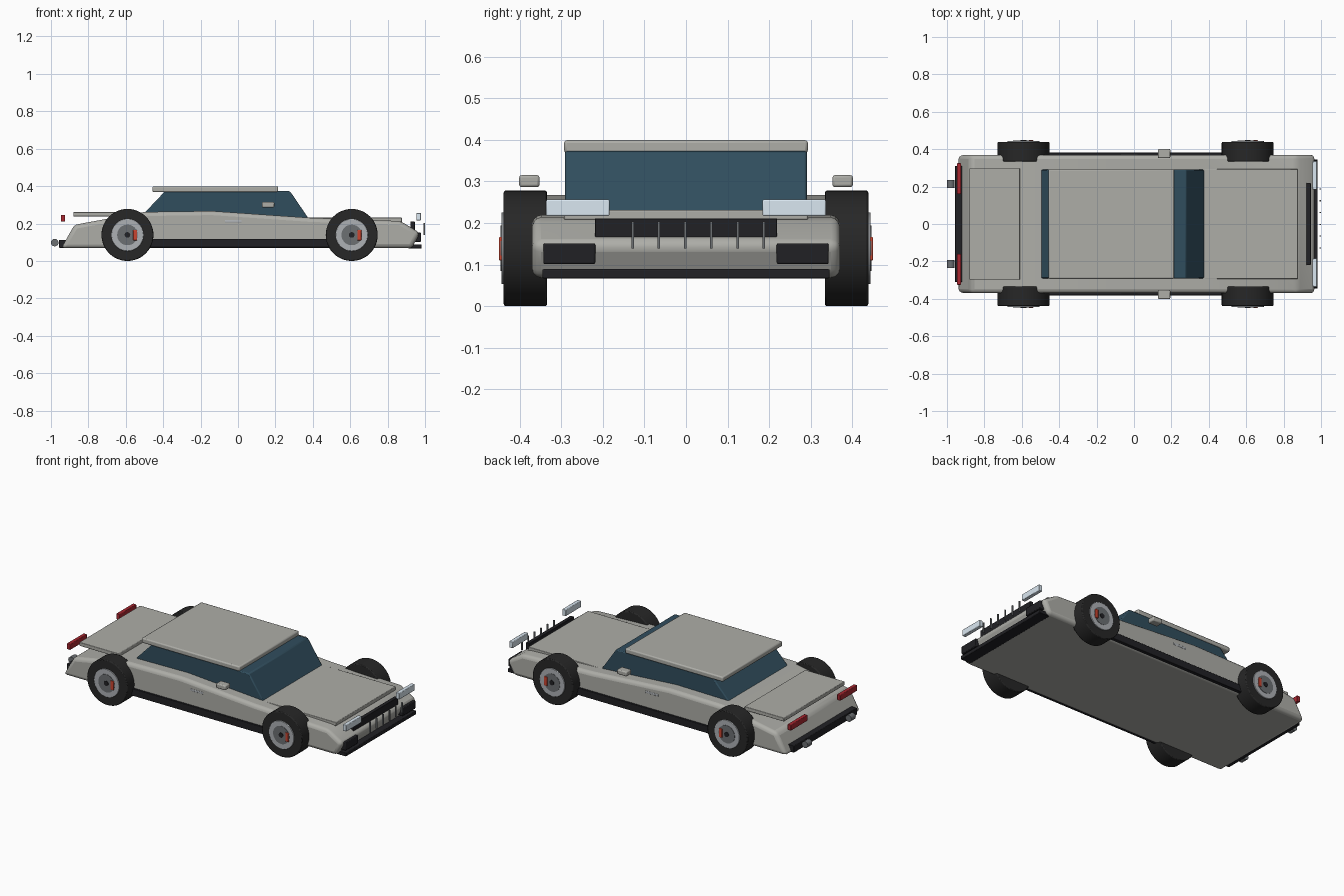
import bpy, bmesh, math
from mathutils import Matrix

if "Cube" in bpy.data.objects:
    bpy.data.objects.remove(bpy.data.objects["Cube"])


def mat(name, r, g, b):
    m = bpy.data.materials.new(name)
    m.diffuse_color = (r, g, b, 1)
    m.use_nodes = True
    m.node_tree.nodes["Principled BSDF"].inputs["Base Color"].default_value = m.diffuse_color
    return m


PAINT = mat("paint", 0.42, 0.42, 0.39)
GLASS = mat("glass", 0.03, 0.075, 0.11)
BLACK = mat("black", 0.015, 0.015, 0.018)
RUBBER = mat("rubber", 0.02, 0.02, 0.02)
METAL = mat("metal", 0.42, 0.44, 0.46)
STEEL = mat("steel", 0.15, 0.16, 0.17)
LAMP = mat("lamp", 0.7, 0.8, 0.88)
RED = mat("red", 0.4, 0.02, 0.03)
CALIPER = mat("caliper", 0.6, 0.06, 0.03)


def finish(name, bm, material, bevel=0.0, segments=2):
    """Turn a bmesh into an object with an optional rounded edge."""
    bmesh.ops.recalc_face_normals(bm, faces=bm.faces)
    me = bpy.data.meshes.new(name)
    bm.to_mesh(me)
    bm.free()
    ob = bpy.data.objects.new(name, me)
    bpy.context.collection.objects.link(ob)
    me.materials.append(material)
    if bevel:
        b = ob.modifiers.new("bevel", "BEVEL")
        b.width = bevel
        b.segments = segments
        b.limit_method = "ANGLE"
        b.angle_limit = math.radians(25)
    bpy.ops.object.select_all(action="DESELECT")
    bpy.context.view_layer.objects.active = ob
    ob.select_set(True)
    bpy.ops.object.shade_smooth_by_angle(angle=math.radians(35))
    return ob


def box(name, x, y, z, material, bevel=0.0):
    """Box given by (min, max) ranges."""
    bm = bmesh.new()
    size = [r[1] - r[0] for r in (x, y, z)]
    mid = [(r[0] + r[1]) / 2 for r in (x, y, z)]
    bmesh.ops.create_cube(bm, size=1, matrix=Matrix.Translation(mid) @ Matrix.Diagonal((*size, 1)))
    return finish(name, bm, material, bevel)


def pair(name, x, y, z, material, bevel=0.0):
    """Box repeated on both sides of the car."""
    box("left_" + name, x, y, z, material, bevel)
    box("right_" + name, x, (-y[1], -y[0]), z, material, bevel)


def disc(name, x, z, radius, y0, y1, material, bevel=0.0):
    """Cylinder lying along y."""
    bm = bmesh.new()
    m = Matrix.Translation((x, (y0 + y1) / 2, z)) @ Matrix.Rotation(math.pi / 2, 4, "X")
    bmesh.ops.create_cone(bm, cap_ends=True, segments=48, radius1=radius, radius2=radius,
                          depth=abs(y1 - y0), matrix=m)
    return finish(name, bm, material, bevel)


def extrude_profile(name, pts, half, material, bevel, segments=2):
    """Side profile (x, z) extruded across the car."""
    bm = bmesh.new()
    face = bm.faces.new([bm.verts.new((x, -half, z)) for x, z in pts])
    new = bmesh.ops.extrude_face_region(bm, geom=[face])["geom"]
    bmesh.ops.translate(bm, vec=(0, 2 * half, 0), verts=[v for v in new if isinstance(v, bmesh.types.BMVert)])
    return finish(name, bm, material, bevel, segments)


# Wedge body
extrude_profile("body", [(-0.945, 0.068), (0.93, 0.068), (0.972, 0.15), (0.87, 0.213), (0.38, 0.231),
                         (-0.14, 0.267), (-0.5, 0.262), (-0.875, 0.193)], 0.37, PAINT, 0.022, 3)

# Cabin glass and roof
extrude_profile("cabin_glass", [(-0.53, 0.225), (0.382, 0.22), (0.278, 0.373), (-0.39, 0.373)],
                0.291, GLASS, 0.006)
box("roof", (-0.457, 0.215), (-0.293, 0.293), (0.368, 0.399), PAINT, 0.007)

# Hood and trunk panels
box("hood_panel", (0.36, 0.877), (-0.293, 0.293), (0.208, 0.231), PAINT, 0.003)
box("trunk_panel", (-0.88, -0.61), (-0.298, 0.298), (0.238, 0.261), PAINT, 0.003)

# Side details
pair("side_skirt", (-0.51, 0.49), (0.355, 0.381), (0.073, 0.118), BLACK, 0.003)
pair("mirror", (0.128, 0.194), (0.352, 0.401), (0.286, 0.315), PAINT, 0.006)
pair("door_handle", (-0.07, 0.02), (0.36, 0.371), (0.205, 0.219), METAL, 0.002)

# Nose: grille, bars, lamps, intakes and lip
box("grille", (0.922, 0.945), (-0.219, 0.219), (0.13, 0.211), BLACK, 0.002)
for i in range(6):
    y = -0.128 + i * 0.063
    box(f"grille_bar_{i}", (0.991, 1.0), (y - 0.003, y + 0.003), (0.139, 0.204), STEEL)
pair("headlight", (0.954, 0.978), (0.184, 0.336), (0.217, 0.256), LAMP, 0.003)
pair("intake", (0.94, 0.978), (0.218, 0.343), (0.101, 0.151), BLACK, 0.004)
box("front_lip", (0.91, 0.982), (-0.345, 0.345), (0.067, 0.089), BLACK, 0.003)

# Tail: bumper, lamps and exhaust pipes
box("rear_bumper", (-0.957, -0.91), (-0.31, 0.31), (0.07, 0.113), BLACK, 0.003)
pair("tail_light", (-0.947, -0.924), (0.16, 0.325), (0.21, 0.246), RED, 0.003)
for s in (-1, 1):
    disc("exhaust", -0.98, 0.098, 0.02, s * 0.192, s * 0.235, STEEL)

# Wheels
for x in (-0.591, 0.608):
    for s in (-1, 1):
        disc("tyre", x, 0.139, 0.139, s * 0.334, s * 0.438, RUBBER, 0.005)
        disc("rim", x, 0.139, 0.086, s * 0.4, s * 0.444, METAL, 0.002)
        disc("brake_disc", x, 0.139, 0.055, s * 0.41, s * 0.446, STEEL)
        disc("hub", x, 0.139, 0.015, s * 0.41, s * 0.449, BLACK)
        ys = sorted((s * 0.42, s * 0.45))
        box("caliper", (x + 0.03, x + 0.052), ys, (0.11, 0.166), CALIPER, 0.003)
